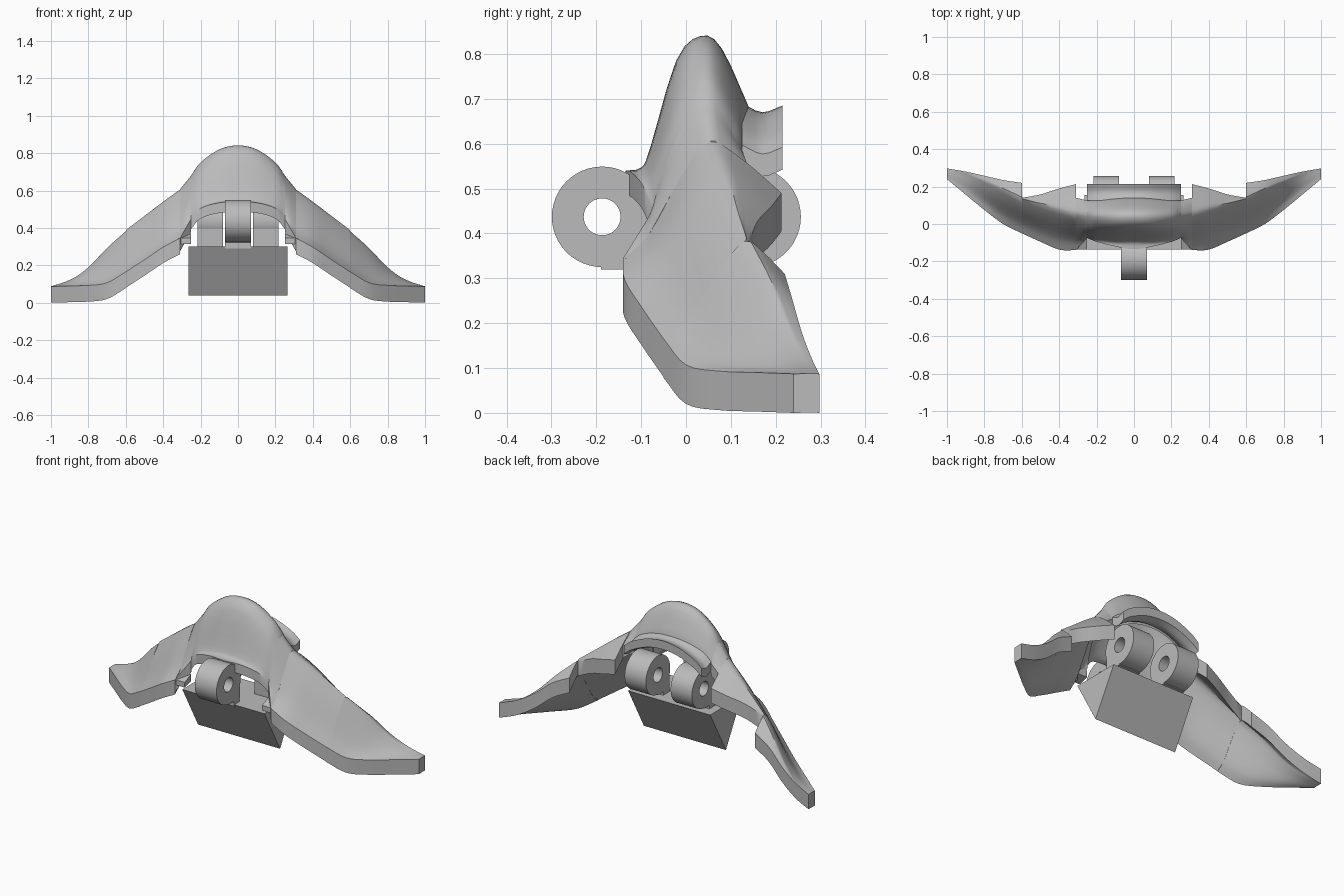
import bpy, bmesh, math

old = bpy.data.objects.get("Cube")
if old:
    bpy.data.objects.remove(old)

grey = bpy.data.materials.new("plain_grey")
grey.use_nodes = True
grey.diffuse_color = (0.5, 0.5, 0.5, 1)
grey.node_tree.nodes["Principled BSDF"].inputs["Base Color"].default_value = (0.5, 0.5, 0.5, 1)


def finish(name, bm, mirror=False, angle=35):
    bmesh.ops.recalc_face_normals(bm, faces=bm.faces)
    mesh = bpy.data.meshes.new(name)
    bm.to_mesh(mesh)
    bm.free()
    mesh.materials.append(grey)
    ob = bpy.data.objects.new(name, mesh)
    bpy.context.collection.objects.link(ob)
    bpy.ops.object.select_all(action='DESELECT')
    ob.select_set(True)
    bpy.context.view_layer.objects.active = ob
    bpy.ops.object.shade_smooth_by_angle(angle=math.radians(angle))
    if mirror:
        ob.modifiers.new("mirror", 'MIRROR')
    return ob


def spline(a, b, c, d, t):
    return 0.5 * (2 * b + (c - a) * t + (2 * a - 5 * b + 4 * c - d) * t * t
                  + (3 * b - a - 3 * c + d) * t ** 3)


def refine(pts, steps):
    """Smooth curve through points of any dimension."""
    first = [2 * a - b for a, b in zip(pts[0], pts[1])]
    last = [2 * a - b for a, b in zip(pts[-1], pts[-2])]
    p = [first] + [list(q) for q in pts] + [last]
    out = []
    for i in range(1, len(p) - 2):
        for s in range(steps):
            out.append([spline(*v, s / steps) for v in zip(*p[i - 1:i + 3])])
    return out + [list(pts[-1])]


def slab(name, rows, thick, steps=4, mirror=False):
    """Loft stations (x, top profile) into a sheet with a vertical thickness."""
    flat = [[x] + [c for p in prof for c in p] for x, prof in rows]
    flat = refine(flat, steps)
    bm = bmesh.new()
    top, low = [], []
    for r in flat:
        pts = refine(list(zip(r[1::2], r[2::2])), 3)
        top.append([bm.verts.new((r[0], y, z)) for y, z in pts])
        low.append([bm.verts.new((r[0], y, max(z - thick, 0))) for y, z in pts])
    n, m = len(top), len(top[0])
    for i in range(n - 1):
        for j in range(m - 1):
            for g in (top, low):
                bm.faces.new((g[i][j], g[i + 1][j], g[i + 1][j + 1], g[i][j + 1]))
        for j in (0, m - 1):
            bm.faces.new((top[i][j], top[i + 1][j], low[i + 1][j], low[i][j]))
    for i in (0, n - 1):
        for j in range(m - 1):
            bm.faces.new((top[i][j], top[i][j + 1], low[i][j + 1], low[i][j]))
    return finish(name, bm, mirror)


def both(rows):
    return [(-x, p) for x, p in reversed(rows[1:])] + rows


def prism(name, x0, x1, outline, mirror=False):
    bm = bmesh.new()
    a, b = ([bm.verts.new((x, y, z)) for y, z in outline] for x in (x0, x1))
    bm.faces.new(a)
    bm.faces.new(b)
    for i in range(len(a)):
        bm.faces.new((a[i - 1], a[i], b[i], b[i - 1]))
    return finish(name, bm, mirror)


def box(name, x0, x1, y0, y1, z0, z1, mirror=False):
    return prism(name, x0, x1, [(y0, z0), (y1, z0), (y1, z1), (y0, z1)], mirror)


def barrel(name, x0, x1, y, z, mirror=False, outer=0.112, inner=0.041, n=48):
    bm = bmesh.new()
    rings = []
    for x, r in ((x0, outer), (x1, outer), (x1, inner), (x0, inner)):
        rings.append([bm.verts.new((x, y + r * math.cos(k * math.tau / n),
                                    z + r * math.sin(k * math.tau / n))) for k in range(n)])
    for i in range(4):
        a, b = rings[i - 1], rings[i]
        for k in range(n):
            bm.faces.new((a[k - 1], a[k], b[k], b[k - 1]))
    return finish(name, bm, mirror)


# Crown: domed middle with a brow at the front
crown = [
    (0, [(-.135, .54), (-.1, .547), (-.08, .59), (-.022, .785), (.032, .84), (.08, .812), (.145, .67)]),
    (.1, [(-.12, .535), (-.1, .54), (-.08, .58), (-.022, .765), (.033, .82), (.08, .79), (.14, .66)]),
    (.2, [(-.095, .505), (-.085, .515), (-.07, .55), (-.02, .69), (.037, .75), (.08, .722), (.13, .62)]),
    (.25, [(-.075, .45), (-.07, .47), (-.06, .51), (-.018, .62), (.04, .68), (.08, .658), (.125, .585)]),
]
slab("crown", both(crown), 0.055)

# Arched flange on the back of the crown, flaring towards its edge
flange = [(x, [(.125, z + .005), (.17, z - .015), (.215, z)])
          for x, z in ((0, .685), (.1, .672), (.2, .63), (.25, .592))]
slab("rear_flange", both(flange), 0.05)

# Wing root: carries the end of the crown into the wing
slab("wing_root", [crown[-1], (.31, [(-.14, .345), (-.11, .365), (-.083, .397), (-.01, .527),
                                     (.05, .605), (.09, .585), (.14, .545)])], 0.07, 4, True)


# Wings: narrow shelf along the front edge, then a steep face up to the ridge
def wing_rows(stations):
    rows = []
    for x, front, ridge, back in stations:
        def mix(a, b, t, u):
            return (a[0] + (b[0] - a[0]) * t, a[1] + (b[1] - a[1]) * u)
        rise = (ridge[1] - front[1]) * .03
        hump = mix(ridge, back, .45, .4)
        rows.append((x, [front, mix(front, ridge, .3, .2), mix(front, ridge, .68, .7),
                         ridge, (hump[0], hump[1] + rise), back]))
    return rows


slab("inner_wing", wing_rows([
    (.31, (-.14, .345), (.05, .605), (.213, .49)),
    (.4, (-.137, .297), (.075, .54), (.19, .46)),
    (.5, (-.095, .23), (.1, .46), (.158, .425)),
    (.6, (-.05, .165), (.13, .382), (.14, .375))]), 0.085, 4, True)
slab("outer_wing", wing_rows([
    (.6, (-.05, .165), (.13, .382), (.22, .31)),
    (.7, (.0, .107), (.18, .29), (.235, .26)),
    (.8, (.075, .093), (.225, .187), (.258, .18)),
    (.9, (.157, .09), (.262, .118), (.28, .122)),
    (1, (.24, .087), (.28, .088), (.297, .087))]), 0.087, 4, True)

# Small hook at the inner front corner of each wing
prism("wing_hook", .25, .32, [(-.135, .315), (-.075, .33), (-.075, .37), (-.135, .345)], True)

# Wedge-shaped hinge block
prism("hinge_block", -.265, .265, [(-.135, .3), (.01, .04), (.155, .3)])

# Hinge barrels with their necks
barrel("front_barrel", -.07, .07, -.187, .437)
box("front_barrel_foot", -.07, .07, -.19, -.08, .32, .385)
box("front_barrel_neck", -.07, .07, -.135, -.085, .29, .45)
barrel("rear_barrel", .08, .217, .144, .437, True)
box("rear_barrel_foot", .08, .217, .04, .144, .32, .385, True)
box("rear_barrel_neck", .08, .217, .04, .095, .29, .45, True)
